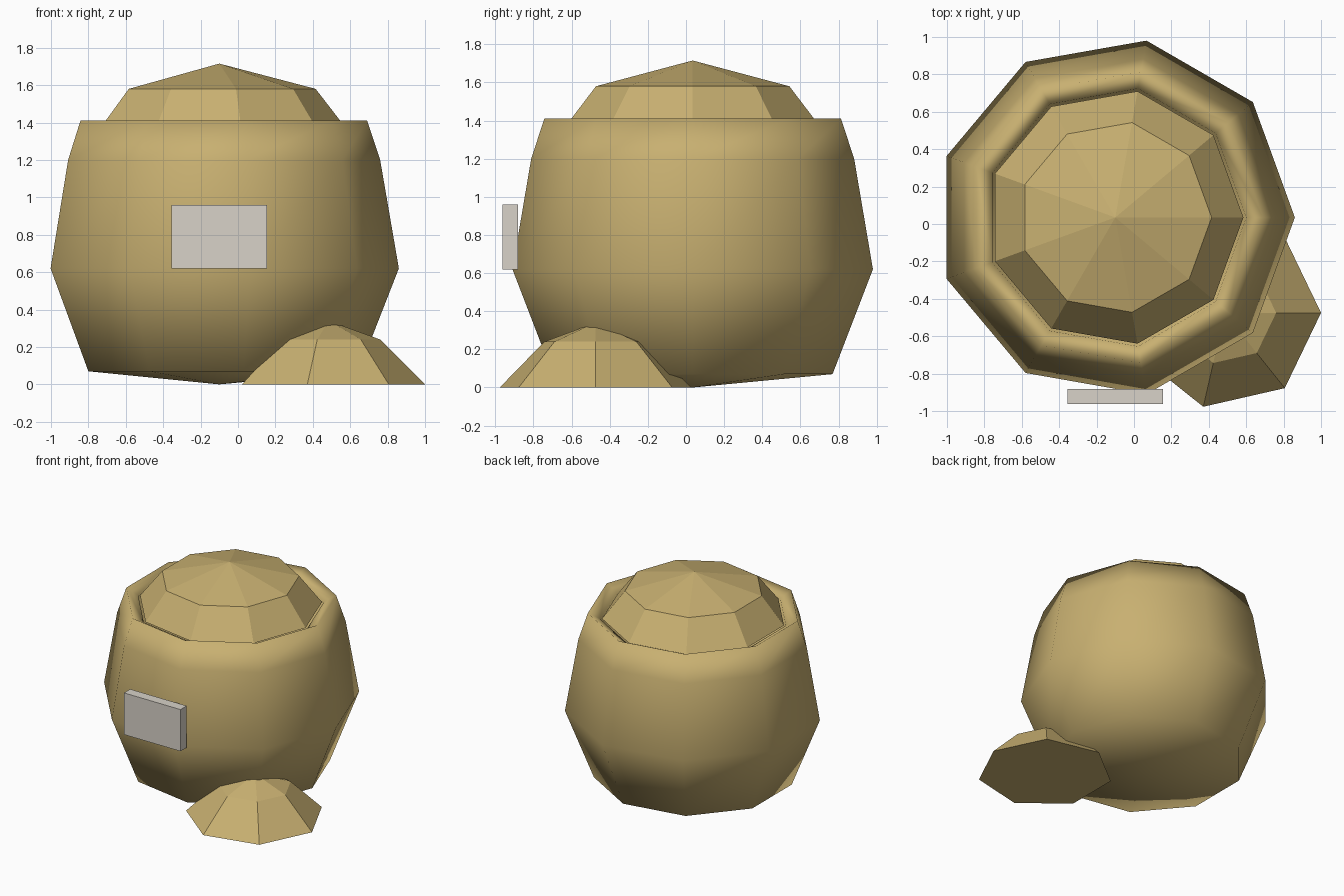
import bpy, bmesh, math

if "Cube" in bpy.data.objects:
    bpy.data.objects.remove(bpy.data.objects["Cube"], do_unlink=True)


def make_material(name, rgb):
    mat = bpy.data.materials.new(name)
    mat.use_nodes = True
    colour = (*rgb, 1.0)
    mat.diffuse_color = colour
    mat.node_tree.nodes["Principled BSDF"].inputs["Base Color"].default_value = colour
    return mat


def finish(bm, name, mat, smooth=False):
    bmesh.ops.recalc_face_normals(bm, faces=bm.faces)
    mesh = bpy.data.meshes.new(name)
    for face in bm.faces:
        face.smooth = smooth
    bm.to_mesh(mesh)
    bm.free()
    mesh.materials.append(mat)
    obj = bpy.data.objects.new(name, mesh)
    bpy.context.collection.objects.link(obj)
    return obj


def lathe(name, profile, sides, centre, mat, smooth=False):
    """Turn (radius, height) points around z; zero radius makes a pole."""
    bm = bmesh.new()
    rings = []
    for r, z in profile:
        count = sides if r > 0 else 1
        angles = [math.tau * i / sides for i in range(count)]
        rings.append([bm.verts.new((centre[0] + r * math.cos(a),
                                    centre[1] + r * math.sin(a), z)) for a in angles])
    for low, high in zip(rings, rings[1:]):
        for i in range(sides):
            j = (i + 1) % sides
            corners = [low[i % len(low)], low[j % len(low)],
                       high[j % len(high)], high[i % len(high)]]
            bm.faces.new(list(dict.fromkeys(corners)))
    for ring in (rings[0], rings[-1]):
        if len(ring) > 1:
            bm.faces.new(ring)
    return finish(bm, name, mat, smooth)


tan = make_material("tan_cloth", (0.578, 0.434, 0.165))
pale = make_material("pale_grey", (0.686, 0.644, 0.578))
middle = (-0.10, 0.035)

# Rounded sack with a rolled rim dipping inside
lathe("sack_body",
      [(0, 0), (0.745, 0.07), (0.96, 0.62), (0.86, 1.20), (0.79, 1.41),
       (0.70, 1.36), (0.66, 1.15), (0, 1.13)],
      9, middle, tan, smooth=True)

# Heaped contents showing above the rim
lathe("grain_heap", [(0.685, 1.36), (0.515, 1.58), (0, 1.715)], 9, middle, tan)

# Spilled pile on the ground
lathe("spilled_pile", [(0.515, 0), (0.275, 0.24), (0, 0.34)], 7, (0.485, -0.475), tan)

# Blank label on the front
bm = bmesh.new()
bmesh.ops.create_cube(bm, size=1)
bmesh.ops.scale(bm, vec=(0.51, 0.08, 0.34), verts=bm.verts)
bmesh.ops.translate(bm, vec=(-0.10, -0.922, 0.79), verts=bm.verts)
finish(bm, "label_plate", pale)
